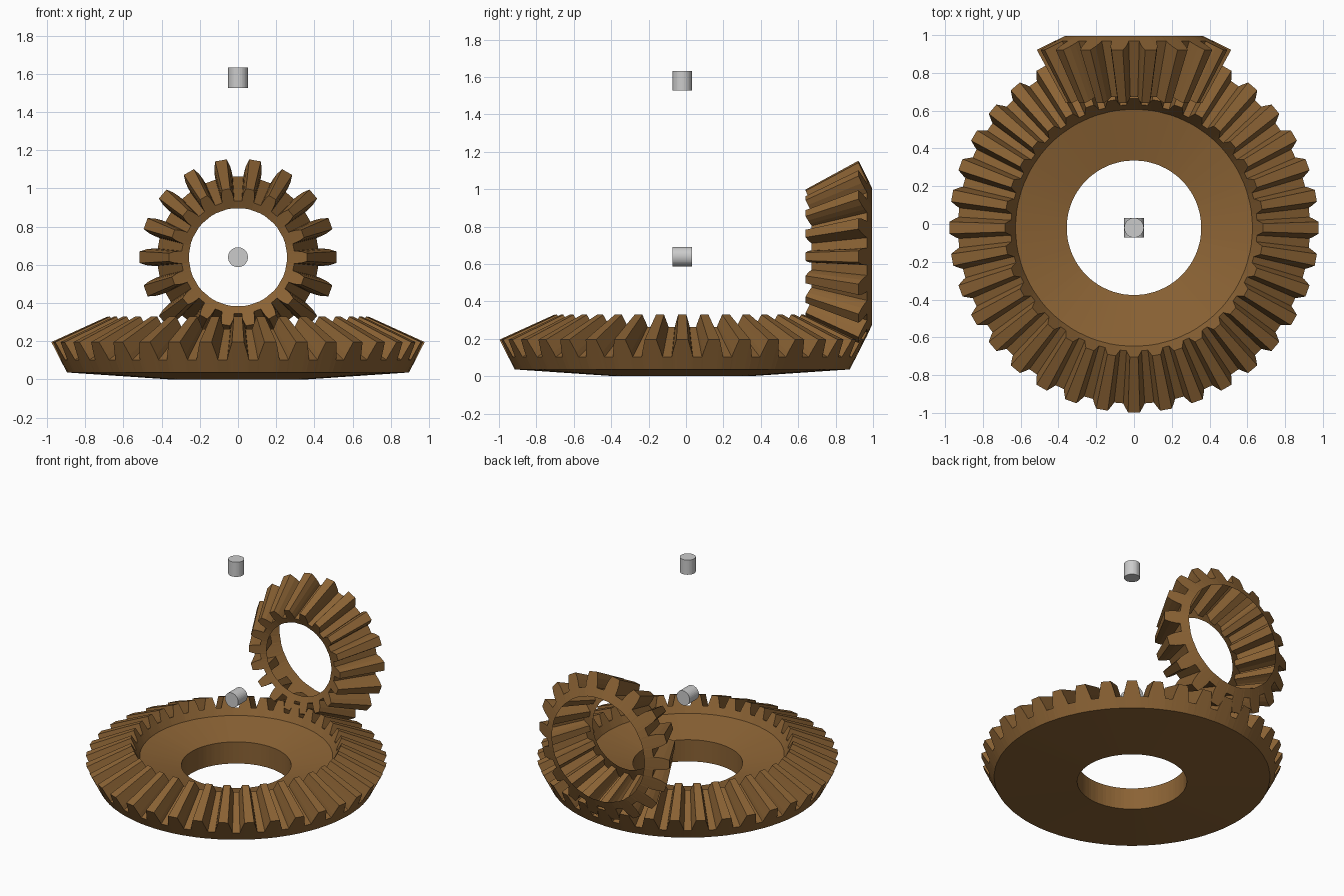
import bpy, bmesh, math
from mathutils import Vector

if "Cube" in bpy.data.objects:
    bpy.data.objects.remove(bpy.data.objects["Cube"])

APEX = Vector((0, -0.02, 0.64))   # point where both gear axes cross
FACE = 0.70                       # inner tooth end = outer end scaled to the apex

brown = bpy.data.materials.new("brown")
brown.diffuse_color = (0.26, 0.125, 0.035, 1)
brown.use_nodes = True
brown.node_tree.nodes["Principled BSDF"].inputs["Base Color"].default_value = brown.diffuse_color


def bevel_gear(name, teeth, R, H, flank, base, to_world, hub=None):
    """R, H: pitch radius and distance from apex; flank: (offset, half angle) root to tip."""
    L = math.hypot(R, H)
    step = 2 * math.pi / teeth

    def cone(o):                  # point on the back cone, offset o from pitch line
        return R + o * H / L, H - o * R / L

    half = [(o, math.radians(a)) for o, a in flank]
    profile = [(o, -a) for o, a in half] + [(o, a) for o, a in reversed(half)]

    def tooth_ring(bm, s):
        ring = []
        for i in range(teeth):
            for o, a in profile:
                r, h = cone(o)
                ring.append(bm.verts.new(APEX + to_world(r * s, h * s, i * step + a)))
        return ring

    def plain_ring(bm, r, h):     # polygon with one corner per tooth
        ring = []
        for i in range(teeth):
            for _, a in profile:
                rr = r * math.cos(step / 2) / math.cos(step / 2 - abs(a))
                ring.append(bm.verts.new(APEX + to_world(rr, h, i * step + a)))
        return ring

    bm = bmesh.new()
    br, bh = cone(base)
    rings = [plain_ring(bm, br * FACE, bh * FACE), tooth_ring(bm, FACE),
             tooth_ring(bm, 1.0), plain_ring(bm, br, bh)]
    if hub:                       # closed disc with a centre hole
        r, h_low, h_top = hub
        rings += [plain_ring(bm, r, h_low), plain_ring(bm, r, h_top)]
        rings.append(rings[0])
    for a, b in zip(rings, rings[1:]):
        n = len(a)
        for i in range(n):
            j = (i + 1) % n
            bm.faces.new((a[i], a[j], b[j], b[i]))
    bmesh.ops.recalc_face_normals(bm, faces=bm.faces)
    me = bpy.data.meshes.new(name)
    bm.to_mesh(me)
    bm.free()
    me.materials.append(brown)
    ob = bpy.data.objects.new(name, me)
    bpy.context.collection.objects.link(ob)
    return ob


# Large horizontal gear
bevel_gear("large_gear", 36, 0.96, 0.48,
           [(-0.064, 3.5), (-0.035, 3.1), (0, 2.5), (0.04, 1.85)], -0.138,
           lambda r, h, a: Vector((r * math.cos(a), r * math.sin(a), -h)),
           hub=(0.357, 0.64, 0.485))

# Small upright gear, an open toothed shell
bevel_gear("small_gear", 18, 0.48, 0.96,
           [(-0.064, 6.2), (-0.035, 5.8), (0, 5.0), (0.04, 3.4)], -0.122,
           lambda r, h, a: Vector((r * math.cos(a), h, r * math.sin(a))))

# Small grey axis markers
for name, z, rot in (("upper_axis_marker", 1.58, 0), ("cross_axis_marker", 0.64, math.pi / 2)):
    bpy.ops.mesh.primitive_cylinder_add(vertices=32, radius=0.052, depth=0.105,
                                        location=(0, -0.02, z), rotation=(rot, 0, 0))
    bpy.context.object.name = name
